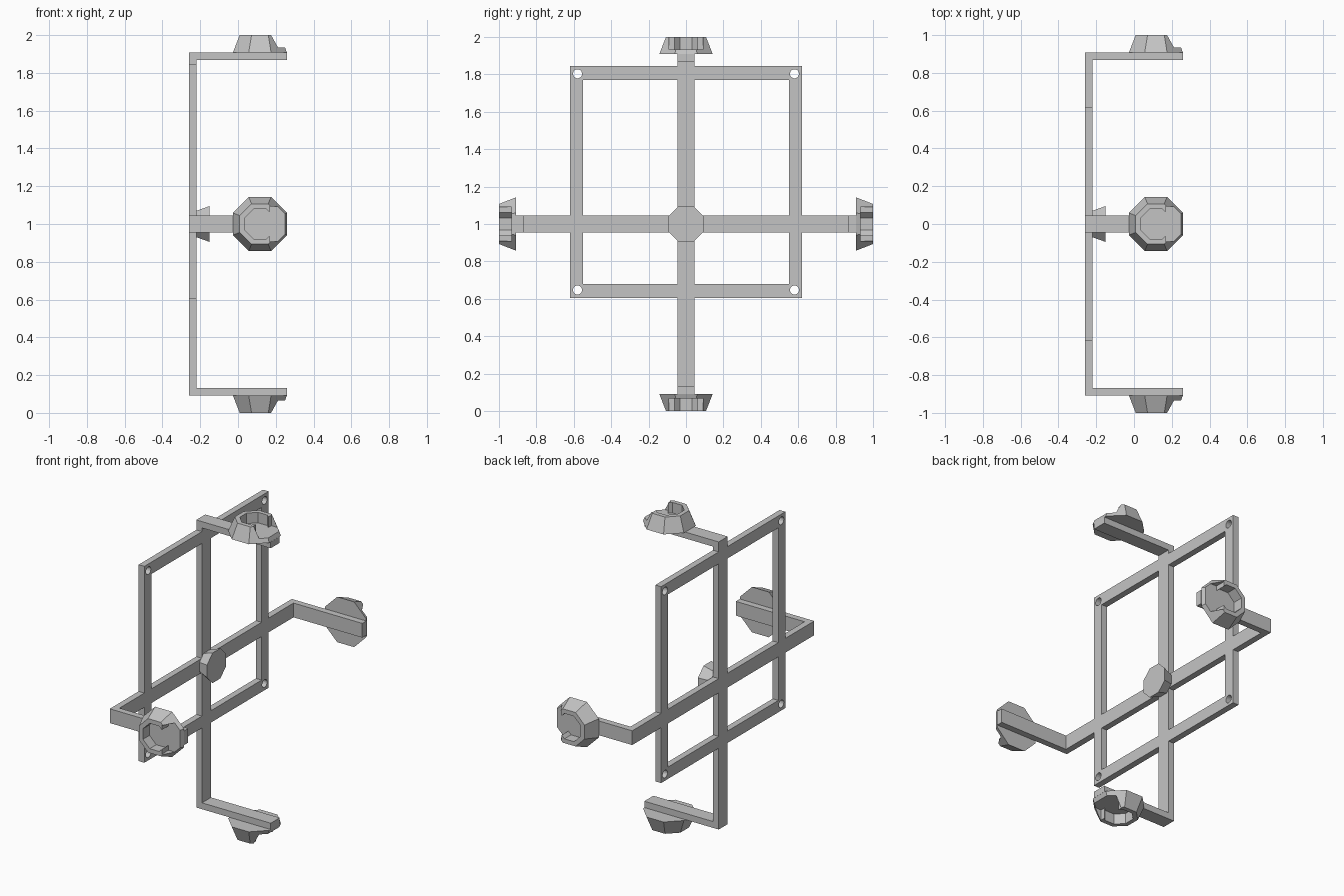
import bpy, bmesh, math
from mathutils import Matrix

cube = bpy.data.objects.get("Cube")
if cube:
    bpy.data.objects.remove(cube, do_unlink=True)

grey = bpy.data.materials.new("plain_grey")
grey.use_nodes = True
colour = (0.55, 0.55, 0.55, 1)
grey.diffuse_color = colour
grey.node_tree.nodes["Principled BSDF"].inputs["Base Color"].default_value = colour

MID = 1.0            # height of the centre axis
BACK, FACE = -0.26, -0.22
HALF = 0.045         # half width of the bars
REACH = 0.908        # how far the arms stand from the centre
CUP_X = 0.116


def finish(name, bm):
    bmesh.ops.recalc_face_normals(bm, faces=bm.faces)
    mesh = bpy.data.meshes.new(name)
    bm.to_mesh(mesh)
    bm.free()
    mesh.materials.append(grey)
    obj = bpy.data.objects.new(name, mesh)
    bpy.context.collection.objects.link(obj)
    return obj


def box(name, lo, hi):
    bm = bmesh.new()
    size = [b - a for a, b in zip(lo, hi)]
    centre = [(a + b) / 2 for a, b in zip(lo, hi)]
    bmesh.ops.create_cube(bm, size=1, matrix=Matrix.Translation(centre) @ Matrix.Diagonal((*size, 1)))
    return finish(name, bm)


def frustum(name, apothem_low, apothem_high, low, high, sides=8, matrix=Matrix()):
    """Prism along z, with flat sides facing the axes."""
    bm = bmesh.new()
    k = 1 / math.cos(math.pi / sides)
    turn = Matrix.Rotation(math.pi / sides, 4, 'Z')
    bmesh.ops.create_cone(bm, cap_ends=True, segments=sides, radius1=apothem_low * k,
                          radius2=apothem_high * k, depth=high - low,
                          matrix=matrix @ Matrix.Translation((0, 0, (low + high) / 2)) @ turn)
    return finish(name, bm)


def cut(obj, cutters):
    for cutter in cutters:
        cutter.hide_render = True
        mod = obj.modifiers.new("cut", 'BOOLEAN')
        mod.operation, mod.solver, mod.object = 'DIFFERENCE', 'EXACT', cutter
    bpy.context.view_layer.update()
    graph = bpy.context.evaluated_depsgraph_get()
    mesh = bpy.data.meshes.new_from_object(obj.evaluated_get(graph))
    obj.modifiers.clear()
    obj.data = mesh
    for cutter in cutters:
        bpy.data.objects.remove(cutter, do_unlink=True)


# Back plate: cross bars and square frame as one flat sheet with thickness
def solid(y, z):
    cross = abs(y) < HALF or abs(z) < HALF
    inside = abs(y) < 0.62 and -0.395 < z < 0.845
    rim = abs(y) > 0.55 or z < -0.32 or z > 0.77
    return cross or (inside and rim)


ys = [-REACH, -0.62, -0.55, -HALF, HALF, 0.55, 0.62, REACH]
zs = [-REACH, -0.395, -0.32, -HALF, HALF, 0.77, 0.845, REACH]
bm = bmesh.new()
for y0, y1 in zip(ys, ys[1:]):
    for z0, z1 in zip(zs, zs[1:]):
        if solid((y0 + y1) / 2, (z0 + z1) / 2):
            bm.faces.new([bm.verts.new((BACK, y, MID + z))
                          for y, z in ((y0, z0), (y1, z0), (y1, z1), (y0, z1))])
bmesh.ops.remove_doubles(bm, verts=bm.verts, dist=0.0001)
sheet = bmesh.ops.extrude_face_region(bm, geom=bm.faces[:])
bmesh.ops.translate(bm, vec=(FACE - BACK, 0, 0),
                    verts=[g for g in sheet["geom"] if isinstance(g, bmesh.types.BMVert)])
plate = finish("back_frame", bm)

# Screw holes in the frame corners
along_x = Matrix.Rotation(math.pi / 2, 4, 'Y')
holes = [frustum("hole_cutter", 0.024, 0.024, -0.4, 0.4, 16,
                 Matrix.Translation((BACK, y, z)) @ along_x)
         for y in (-0.58, 0.58) for z in (0.647, 1.803)]
cut(plate, holes)

# Centre knob, widening away from the plate
frustum("centre_knob", 0.07, 0.095, 0, 0.07,
        matrix=Matrix.Translation((FACE, 0, MID)) @ along_x)

# Four arms, each with a notched octagonal cup, turned about the centre axis
for i, side in enumerate(("top", "front", "bottom", "back")):
    place = Matrix.Translation((0, 0, MID)) @ Matrix.Rotation(i * math.pi / 2, 4, 'X')
    arm = box(side + "_arm", (FACE, -HALF, REACH - 0.04), (0.26, HALF, REACH))
    at_cup = Matrix.Translation((CUP_X, 0, 0))
    cup = frustum(side + "_cup", 0.143, 0.107, REACH, 1.0, matrix=at_cup)
    floor = REACH + 0.026
    cut(cup, [frustum("bowl_cutter", 0.08, 0.08, floor, 1.1, matrix=at_cup),
              box("notch_cutter", (CUP_X + 0.052, -0.092, floor), (0.4, 0.092, 1.1))])
    for part in (arm, cup):
        part.data.transform(place)
